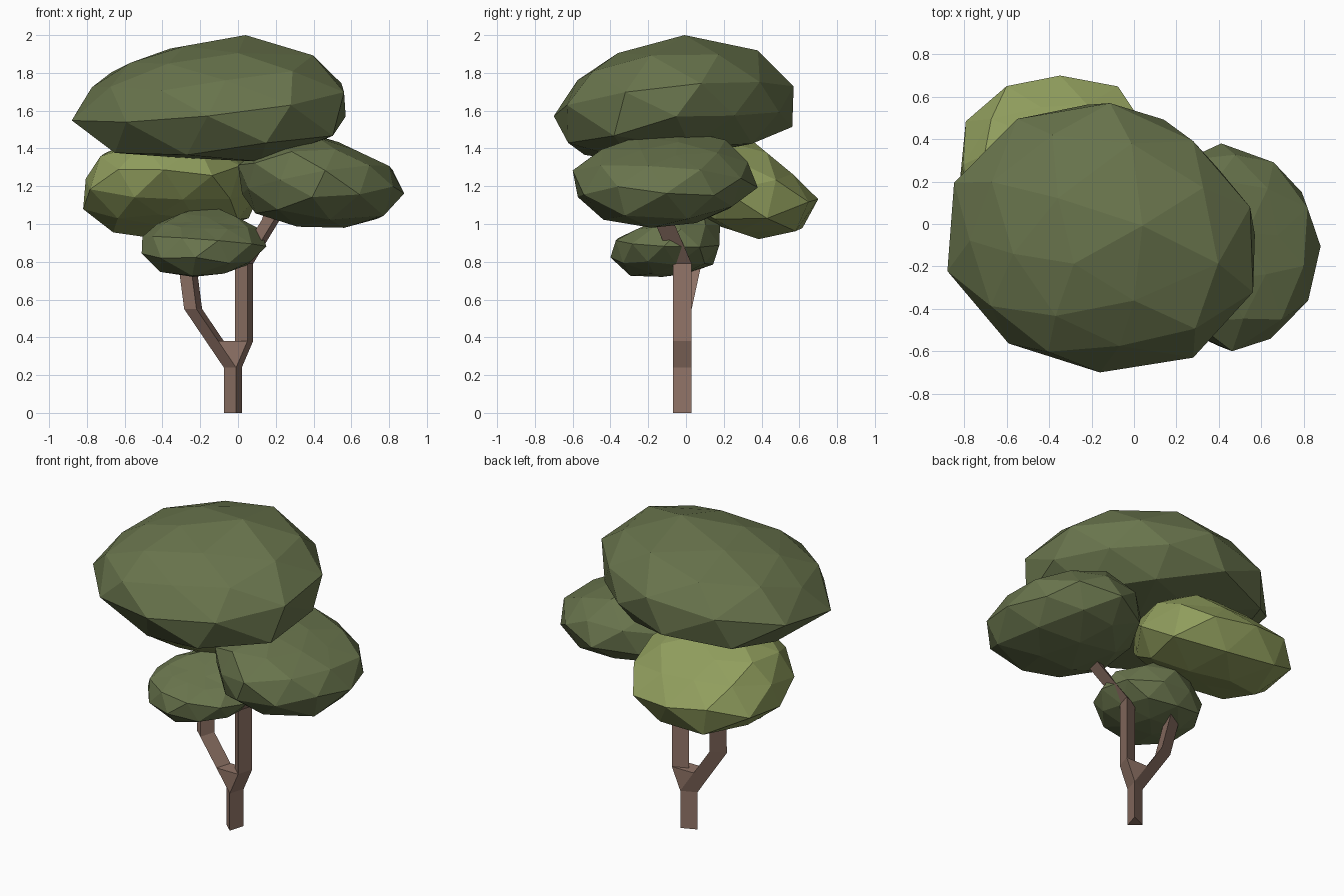
import bpy, bmesh, math, random
from mathutils import Vector, Euler

cube = bpy.data.objects.get("Cube")
if cube:
    bpy.data.objects.remove(cube, do_unlink=True)


def material(name, rgb):
    mat = bpy.data.materials.new(name)
    mat.use_nodes = True
    mat.diffuse_color = (*rgb, 1)
    mat.node_tree.nodes["Principled BSDF"].inputs["Base Color"].default_value = (*rgb, 1)
    return mat


bark = material("bark_brown", (0.28, 0.175, 0.135))
dark_leaf = material("dark_leaf_green", (0.14, 0.175, 0.073))
light_leaf = material("light_leaf_green", (0.28, 0.34, 0.11))


def make_object(name, bm, mat):
    bmesh.ops.recalc_face_normals(bm, faces=bm.faces)
    mesh = bpy.data.meshes.new(name)
    bm.to_mesh(mesh)
    bm.free()
    mesh.materials.append(mat)
    obj = bpy.data.objects.new(name, mesh)
    bpy.context.collection.objects.link(obj)
    return obj


def outline_edges(profile, cu, cv):
    """Edge normals of a convex outline, scaled so that normal . point = 1 on the edge."""
    pts = [(u - cu, v - cv) for u, v in profile]
    edges = []
    for (au, av), (bu, bv) in zip(pts, pts[1:] + pts[:1]):
        nu, nv = bv - av, au - bu
        reach = nu * au + nv * av
        edges.append((nu / reach, nv / reach))
    return edges


# Leaf clump: a faceted ball swelled to fill a front, a side and a plan outline
def clump(name, front, side, plan, seed, mat):
    rng = random.Random(seed)
    spans = [[p[0] for p in front], [p[0] for p in side], [p[1] for p in front]]
    low = Vector([min(s) for s in spans])
    high = Vector([max(s) for s in spans])
    centre, size = (low + high) / 2, high - low
    outlines = [(outline_edges(profile, centre[i], centre[j]), i, j)
                for profile, i, j in ((front, 0, 2), (side, 1, 2), (plan, 0, 1))]

    def surface_point(direction, spin):
        d = direction.copy()
        d.rotate(spin)
        d = Vector([d[i] * size[i] for i in range(3)])
        near = [max(nu * d[i] + nv * d[j] for nu, nv in edges) for edges, i, j in outlines]
        rounded = math.sqrt(sum(c * c for c in near) / 2)
        return centre + d / max(rounded, *near)

    bm = bmesh.new()
    bmesh.ops.create_icosphere(bm, subdivisions=2, radius=1)
    ball = [v.co.copy() for v in bm.verts]

    # Of many turns of the ball, keep the one whose corners fill the outlines best
    def fill(points):
        return min((max(p[i] for p in points) - min(p[i] for p in points)) / size[i]
                   for i in range(3))

    turns = [Euler([rng.uniform(0, math.pi) for _ in range(3)]) for _ in range(60)]
    best = max(([surface_point(d, spin) for d in ball] for spin in turns), key=fill)
    for i in range(3):
        start, end = min(p[i] for p in best), max(p[i] for p in best)
        for p in best:
            p[i] = low[i] + (p[i] - start) / (end - start) * size[i]
    for v, p in zip(bm.verts, best):
        v.co = p
    return make_object(name, bm, mat)


clump("top_leaves",
      [(-.88, 1.48), (-.87, 1.65), (-.63, 1.83), (-.38, 1.92), (.04, 2), (.41, 1.91),
       (.57, 1.69), (.48, 1.42), (.2, 1.35), (-.3, 1.33), (-.78, 1.36)],
      [(-.7, 1.45), (-.66, 1.68), (-.38, 1.89), (.01, 2), (.37, 1.95), (.57, 1.75),
       (.52, 1.48), (-.5, 1.33), (-.6, 1.37)],
      [(-.88, -.23), (-.87, .16), (-.64, .46), (-.26, .57), (.17, .44), (.5, .08),
       (.57, -.28), (.42, -.58), (-.04, -.7), (-.57, -.55)],
      3, dark_leaf)
clump("left_leaves",
      [(0, 1.23), (.04, 1.36), (.3, 1.5), (.48, 1.45), (.84, 1.28), (.88, 1.1),
       (.74, .98), (.2, 1), (.05, 1.07)],
      [(-.6, 1.29), (-.48, 1.4), (-.05, 1.5), (.2, 1.46), (.33, 1.33), (.38, 1.2),
       (.2, 1.08), (0, 1), (-.4, .98), (-.55, 1.1)],
      [(.37, .38), (.75, .24), (.84, .03), (.88, -.12), (.84, -.33), (.67, -.54),
       (.41, -.6), (.12, -.4), (0, -.1), (.12, .22)],
      5, dark_leaf)
clump("back_leaves",
      [(-.68, 1.36), (-.82, 1.15), (-.8, .99), (-.65, .94), (-.35, .92), (.08, 1),
       (.12, 1.2), (0, 1.4), (-.35, 1.51)],
      [(-.22, 1.24), (-.15, 1.42), (.12, 1.51), (.3, 1.46), (.62, 1.2), (.7, 1.1),
       (.67, .97), (.57, .92), (.37, .95), (0, 1.07)],
      [(-.82, .25), (-.8, .4), (-.61, .62), (-.42, .7), (-.03, .63), (.08, .48),
       (.12, .15), (-.12, -.15), (-.45, -.22), (-.75, 0)],
      8, light_leaf)
clump("front_leaves",
      [(-.51, .89), (-.36, .72), (0, .77), (.15, .88), (.13, .95), (-.13, 1.1),
       (-.32, 1.05)],
      [(-.4, .8), (-.38, .9), (-.32, .94), (.1, 1.1), (.18, .95), (.16, .8),
       (.07, .77), (-.32, .72)],
      [(-.51, -.1), (-.4, .1), (-.15, .18), (.1, .1), (.15, -.08), (.05, -.3),
       (-.2, -.4), (-.42, -.3)],
      11, dark_leaf)

# Trunk and branches share one three-sided section
SECTION = [Vector((-0.075, -0.01, 0)), Vector((-0.01, -0.07, 0)), Vector((0.02, 0.03, 0))]


def ring(bm, offset):
    return [bm.verts.new(p + Vector(offset)) for p in SECTION]


def limb(name, path):
    bm = bmesh.new()
    rings = [ring(bm, offset) for offset in path]
    for a, b in zip(rings, rings[1:]):
        for i in range(3):
            j = (i + 1) % 3
            bm.faces.new((a[i], a[j], b[j], b[i]))
    bm.faces.new(rings[0])
    bm.faces.new(rings[-1])
    return make_object(name, bm, bark)


fork = (0, 0, 0.24)
crotch = (0.06, 0, 0.38)
limb("trunk", [(0, 0, 0), fork])
limb("left_branch", [fork, crotch, (0.06, 0, 0.79), (0.2, -0.1, 1.02), (0.23, -0.12, 1.1)])
limb("right_branch", [fork, (-0.21, 0, 0.55), (-0.24, 0.05, 0.78), (-0.27, 0.13, 1.08)])

# Solid crotch between the two branches
bm = bmesh.new()
for offset in (fork, crotch, (-0.095, 0, 0.38)):
    ring(bm, offset)
bmesh.ops.convex_hull(bm, input=bm.verts)
make_object("branch_fork", bm, bark)
